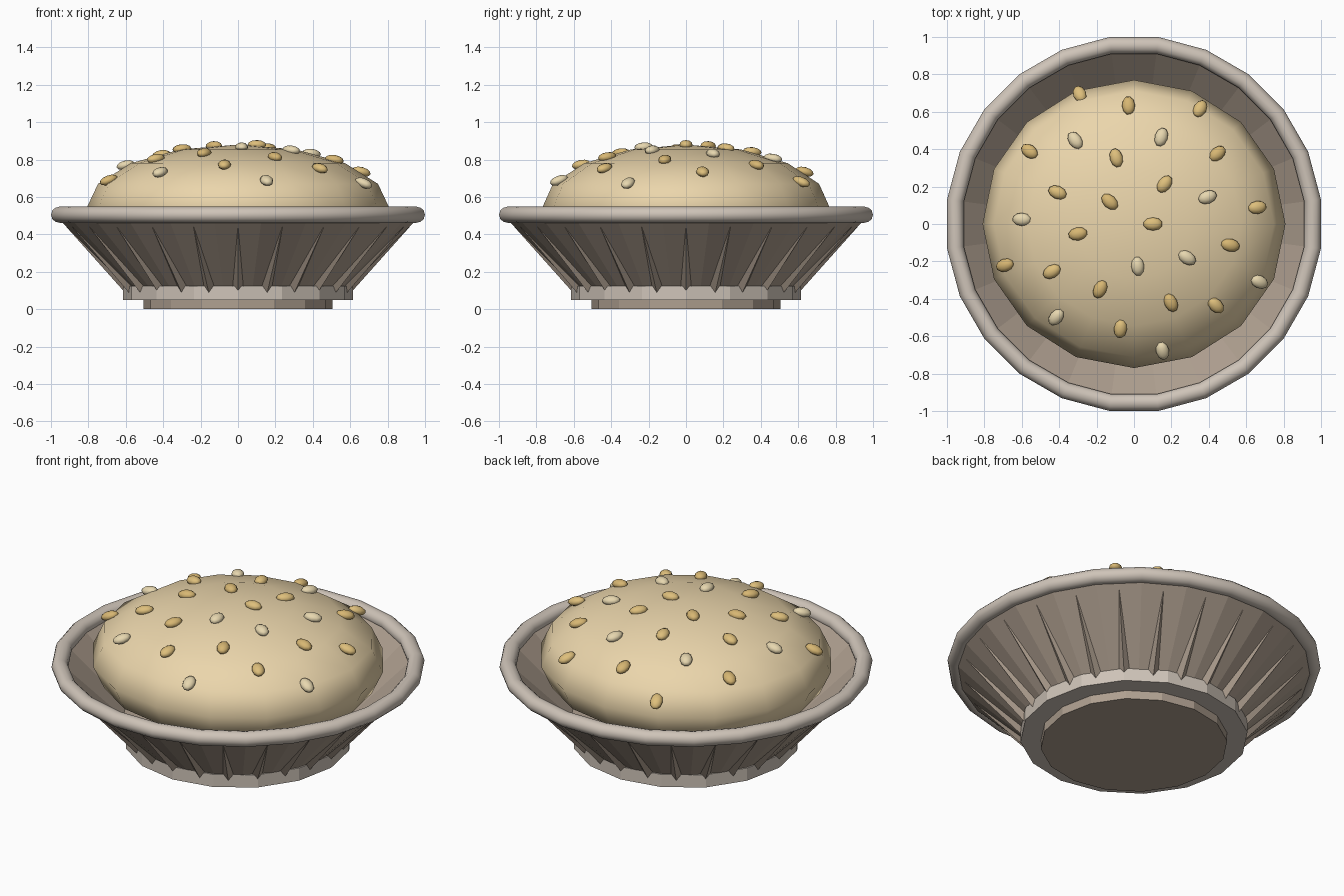
import bpy, bmesh, math
from mathutils import Vector, Matrix

if "Cube" in bpy.data.objects:
    bpy.data.objects.remove(bpy.data.objects["Cube"])


def material(name, rgb):
    m = bpy.data.materials.new(name)
    m.diffuse_color = (*rgb, 1)
    m.use_nodes = True
    m.node_tree.nodes["Principled BSDF"].inputs["Base Color"].default_value = m.diffuse_color
    return m


CLAY = material("clay", (0.43, 0.35, 0.28))
GLAZE = material("pale_clay", (0.62, 0.55, 0.48))
DOUGH = material("dough", (0.83, 0.67, 0.41))
SEEDS = [material("seed_gold", (0.73, 0.52, 0.20)),
         material("seed_amber", (0.68, 0.47, 0.17)),
         material("seed_pale", (0.80, 0.68, 0.43))]


def make(name, bm, mat, smooth=None):
    bmesh.ops.recalc_face_normals(bm, faces=bm.faces)
    me = bpy.data.meshes.new(name)
    bm.to_mesh(me)
    bm.free()
    ob = bpy.data.objects.new(name, me)
    bpy.context.collection.objects.link(ob)
    me.materials.append(mat)
    if smooth:
        bpy.ops.object.select_all(action='DESELECT')
        ob.select_set(True)
        bpy.context.view_layer.objects.active = ob
        bpy.ops.object.shade_smooth_by_angle(angle=math.radians(smooth))
    return ob


def lathe(name, profile, sides, mat, offset=0.0, closed=False, smooth=None):
    """Revolve (radius, z) points; open profiles are capped with polygons."""
    bm = bmesh.new()
    rings = []
    for r, z in profile:
        rings.append([bm.verts.new((r * math.cos(a), r * math.sin(a), z))
                      for a in (offset + math.tau * i / sides for i in range(sides))])
    pairs = list(zip(rings, rings[1:]))
    if closed:
        pairs.append((rings[-1], rings[0]))
    else:
        bm.faces.new(rings[0])
        bm.faces.new(rings[-1])
    for a, b in pairs:
        for i in range(sides):
            j = (i + 1) % sides
            bm.faces.new((a[i], a[j], b[j], b[i]))
    return make(name, bm, mat, smooth)


STEP = math.tau / 24

# Stepped foot
lathe("foot", [(0.505, 0), (0.505, 0.06)], 16, CLAY)
lathe("base_ring", [(0.615, 0.05), (0.615, 0.125)], 16, GLAZE)

# Flared bowl wall with hollow inside
lathe("bowl_wall", [(0.56, 0.08), (0.975, 0.49), (0.93, 0.50), (0.62, 0.20)],
      24, CLAY, offset=STEP / 2)

# Rounded rim
lathe("rim", [(0.963 + 0.045 * math.cos(t), 0.505 + 0.043 * math.sin(t))
              for t in (math.tau * k / 12 for k in range(12))],
      24, GLAZE, offset=STEP / 2, closed=True, smooth=40)

# Tapered ribs that fade into the wall
bm = bmesh.new()
for k in range(24):
    turn = Matrix.Rotation(k * STEP, 3, 'Z')
    pts = [(0.56, -0.035, 0.09), (0.56, 0.035, 0.09), (0.605, 0, 0.09),
           (0.90, -0.008, 0.44), (0.90, 0.008, 0.44), (0.918, 0, 0.44)]
    v = [bm.verts.new(turn @ Vector(p)) for p in pts]
    for f in ((0, 1, 2), (3, 5, 4), (0, 2, 5, 3), (1, 4, 5, 2), (0, 3, 4, 1)):
        bm.faces.new([v[i] for i in f])
make("wall_ribs", bm, CLAY)

# Domed dough
CZ, RX, RY, RZ = 0.54, 0.81, 0.77, 0.34
bm = bmesh.new()
bmesh.ops.create_uvsphere(bm, u_segments=16, v_segments=8, radius=1)
bmesh.ops.transform(bm, verts=bm.verts,
                    matrix=Matrix.Translation((0, 0, CZ)) @ Matrix.Diagonal((RX, RY, RZ, 1)))
make("dough", bm, DOUGH, smooth=60)

# Seeds in a sunflower spiral, each pointing outward and partly following the dome
for n in range(28):
    a = n * math.radians(137.508)
    r = 0.1436 * math.sqrt(n + 0.5)
    x, y = r * math.cos(a), r * math.sin(a)
    h = math.sqrt(max(0.04, 1 - (x / RX) ** 2 - (y / RY) ** 2))
    tilt = 0.5 * math.atan2(r * RZ, RX * RX * h)
    place = (Matrix.Translation((x, y, CZ + RZ * h + 0.002)) @ Matrix.Rotation(a, 4, 'Z')
             @ Matrix.Rotation(tilt, 4, 'Y') @ Matrix.Diagonal((0.052, 0.035, 0.025, 1)))
    bm = bmesh.new()
    bmesh.ops.create_uvsphere(bm, u_segments=10, v_segments=6, radius=1)
    bmesh.ops.transform(bm, verts=bm.verts, matrix=place)
    make(f"seed_{n + 1}", bm, SEEDS[n % 3], smooth=60)
